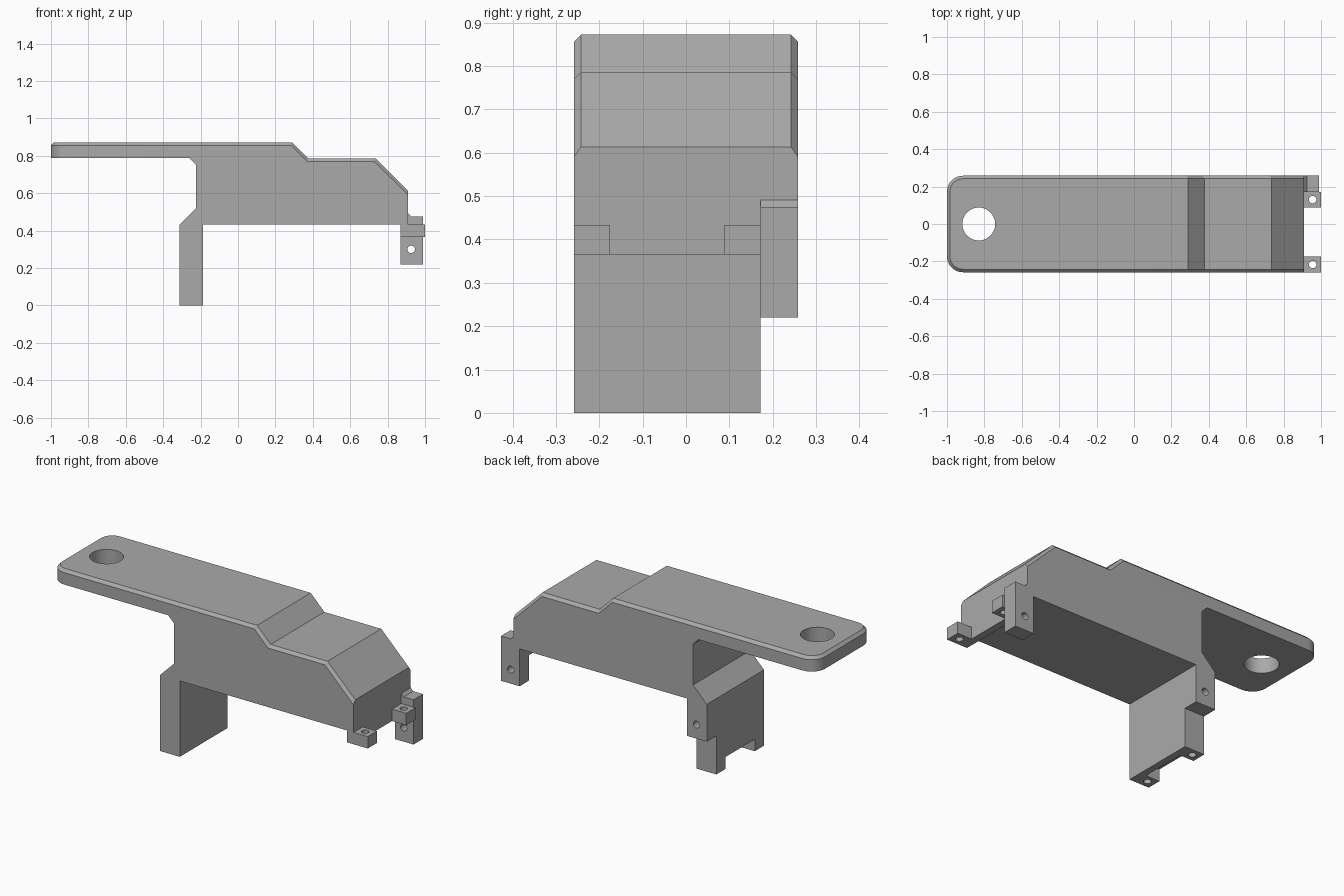
import bpy
import bmesh
from mathutils import Matrix

if "Cube" in bpy.data.objects:
    bpy.data.objects.remove(bpy.data.objects["Cube"], do_unlink=True)

grey = bpy.data.materials.new("plain_grey")
grey.use_nodes = True
COLOUR = (0.4, 0.4, 0.4, 1)
grey.diffuse_color = COLOUR
grey.node_tree.nodes["Principled BSDF"].inputs["Base Color"].default_value = COLOUR

HALF = 0.258      # half width of the body
INNER = 0.172     # where the screw tabs begin
BASE = 0.433      # underside of the body
FOOT = 0.083      # foot width


def make_object(name, bm):
    bmesh.ops.recalc_face_normals(bm, faces=bm.faces)
    mesh = bpy.data.meshes.new(name)
    bm.to_mesh(mesh)
    bm.free()
    mesh.materials.append(grey)
    obj = bpy.data.objects.new(name, mesh)
    bpy.context.collection.objects.link(obj)
    return obj


def prism_mesh(points, y0, y1):
    """Side profile (x, z) extruded from y0 to y1."""
    bm = bmesh.new()
    face = bm.faces.new([bm.verts.new((x, y0, z)) for x, z in points])
    new = bmesh.ops.extrude_face_region(bm, geom=[face])["geom"]
    moved = [v for v in new if isinstance(v, bmesh.types.BMVert)]
    bmesh.ops.translate(bm, verts=moved, vec=(0, y1 - y0, 0))
    return bm


def box(name, x0, x1, y0, y1, z0, z1):
    return make_object(name, prism_mesh([(x0, z0), (x1, z0), (x1, z1), (x0, z1)], y0, y1))


def cylinder(name, centre, radius, depth, axis="Z", sides=24):
    bm = bmesh.new()
    turn = Matrix.Rotation(1.5708, 4, "X") if axis == "Y" else Matrix()
    bmesh.ops.create_cone(bm, cap_ends=True, segments=sides, radius1=radius, radius2=radius,
                          depth=depth, matrix=Matrix.Translation(centre) @ turn)
    return make_object(name, bm)


def cut(obj, *cutters):
    """Subtract the cutters and remove them."""
    bpy.context.view_layer.objects.active = obj
    for cutter in cutters:
        cutter.hide_render = True
        mod = obj.modifiers.new("cut", "BOOLEAN")
        mod.operation, mod.solver, mod.object = "DIFFERENCE", "EXACT", cutter
        bpy.ops.object.modifier_apply(modifier=mod.name)
        bpy.data.objects.remove(cutter, do_unlink=True)


def smooth(obj):
    bpy.ops.object.select_all(action="DESELECT")
    obj.select_set(True)
    bpy.context.view_layer.objects.active = obj
    bpy.ops.object.shade_smooth_by_angle(angle=0.5)


# Body with the long handle plate
bm = prism_mesh([(-1, 0.788), (-1, 0.872), (0.29, 0.872), (0.376, 0.786), (0.735, 0.786),
                 (0.91, 0.613), (0.91, BASE), (-0.312, BASE), (-0.225, 0.52),
                 (-0.225, 0.753), (-0.26, 0.788)], -HALF, HALF)
bmesh.ops.recalc_face_normals(bm, faces=bm.faces)
corners = [e for e in bm.edges if all(v.co.x < -0.99 for v in e.verts)
           and abs(e.verts[0].co.z - e.verts[1].co.z) > 0.05]
bmesh.ops.bevel(bm, geom=corners, offset=0.085, segments=8, profile=0.5, affect="EDGES")

# Chamfer around the upper rim
bm.normal_update()


def on_top(face):
    return face.normal.z > 0.5 and face.calc_center_median().z > 0.6


rim = [e for e in bm.edges if sum(on_top(f) for f in e.link_faces) == 1
       and not all(v.co.x > 0.9 for v in e.verts)]
bmesh.ops.bevel(bm, geom=rim, offset=0.016, segments=1, affect="EDGES")
body = make_object("body", bm)
cut(body, cylinder("handle_hole", (-0.83, 0, 0.83), 0.088, 0.3, sides=48))
smooth(body)


def mount(name, wall_x, inner_x, outer_x, z0):
    """Block notched between two feet, each foot with a vertical screw hole."""
    block = box(name, min(wall_x, outer_x), max(wall_x, outer_x), -HALF, INNER, z0, BASE)
    far = outer_x + (outer_x - inner_x)
    notch = box("notch", min(inner_x, far), max(inner_x, far),
                -HALF + FOOT, INNER - FOOT, z0 - 0.1, z0 + 0.068)
    hole_x = (inner_x + outer_x) / 2
    holes = [cylinder("foot_hole", (hole_x, y, z0), 0.02, 0.15)
             for y in (-HALF + FOOT / 2, INNER - FOOT / 2)]
    cut(block, notch, *holes)
    smooth(block)


mount("leg", -0.187, -0.225, -0.312, 0)
mount("end_mount", 0.87, 0.91, 1.0, 0.365)

# Screw tabs along the back
tabs = {
    "leg_tab": ([(-0.312, 0.22), (-0.187, 0.22), (-0.187, BASE), (-0.312, BASE)], -0.247),
    "end_tab": ([(0.87, 0.22), (0.988, 0.22), (0.988, 0.475), (0.926, 0.475),
                 (0.91, 0.491), (0.91, BASE), (0.87, BASE)], 0.926),
}
for name, (points, hole_x) in tabs.items():
    tab = make_object(name, prism_mesh(points, INNER, HALF))
    cut(tab, cylinder("tab_hole", (hole_x, INNER, 0.3), 0.02, 0.3, "Y"))
    smooth(tab)
